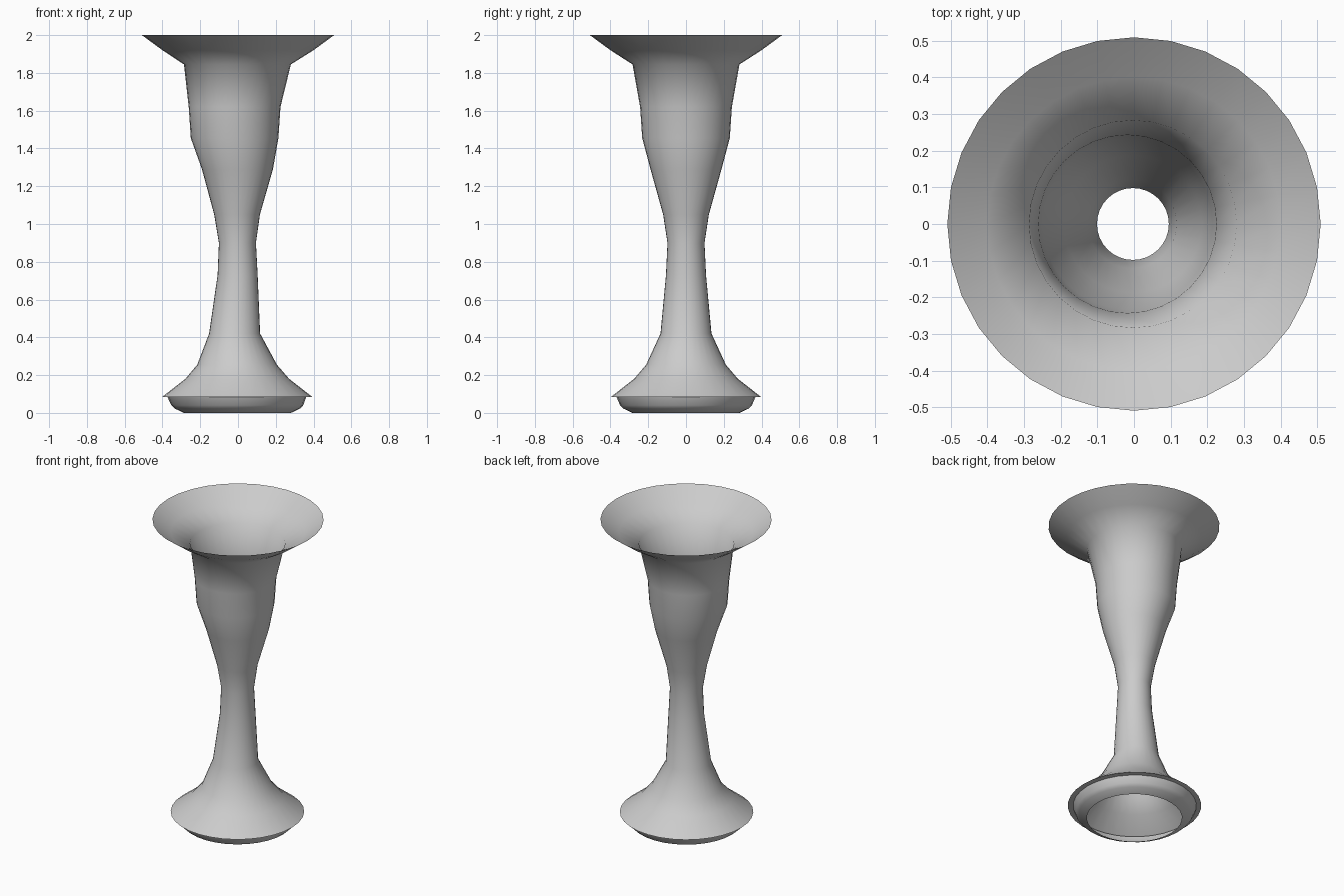
import bpy, bmesh
from math import cos, sin, pi, radians

if "Cube" in bpy.data.objects:
    bpy.data.objects.remove(bpy.data.objects["Cube"])

SIDES = 32

# Rings of the open shell, bottom to top: radius, height, small x offset of the ring
RINGS = [
    (0.283, 0.00, -0.003), (0.33, 0.022, -0.003), (0.349, 0.04, -0.004),
    (0.367, 0.083, -0.006), (0.397, 0.085, -0.004),      # foot and its flange
    (0.275, 0.18, -0.004), (0.211, 0.255, -0.005),
    (0.135, 0.42, -0.018), (0.106, 0.73, -0.002),        # stem
    (0.098, 0.90, -0.003), (0.121, 1.05, -0.005),
    (0.188, 1.29, -0.003), (0.232, 1.455, -0.018),       # body
    (0.243, 1.62, -0.018), (0.283, 1.845, -0.003),
    (0.400, 1.92, 0.0), (0.509, 2.00, 0.0),              # flared mouth
]

bm = bmesh.new()
loops = [[bm.verts.new((cx + r * cos(2 * pi * i / SIDES), r * sin(2 * pi * i / SIDES), z))
          for i in range(SIDES)] for r, z, cx in RINGS]
for low, high in zip(loops, loops[1:]):
    for i in range(SIDES):
        j = (i + 1) % SIDES
        bm.faces.new((low[i], low[j], high[j], high[i]))

mesh = bpy.data.meshes.new("vase")
bm.to_mesh(mesh)
bm.free()
vase = bpy.data.objects.new("vase", mesh)
bpy.context.collection.objects.link(vase)

# Smooth shell, with only the foot flange kept sharp
bpy.context.view_layer.objects.active = vase
vase.select_set(True)
bpy.ops.object.shade_smooth_by_angle(angle=radians(60))
